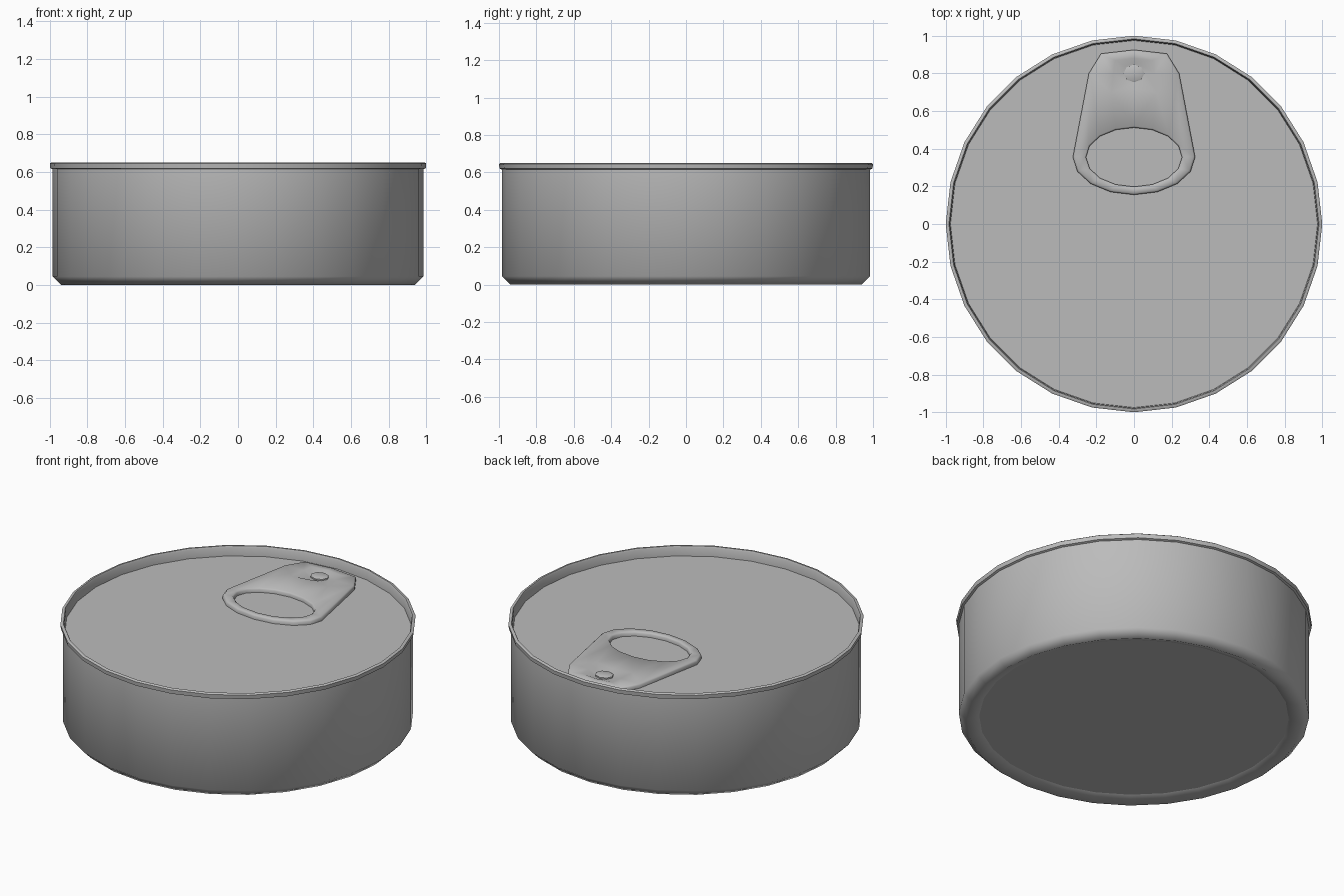
import bpy, bmesh
from math import sin, cos, pi, radians

SIDES = 28
LID_Z = 0.59

if "Cube" in bpy.data.objects:
    bpy.data.objects.remove(bpy.data.objects["Cube"], do_unlink=True)

# One plain metal colour
metal = bpy.data.materials.new("grey metal")
metal.use_nodes = True
GREY = (0.5, 0.5, 0.5, 1)
metal.diffuse_color = GREY
shader = next(n for n in metal.node_tree.nodes if n.type == 'BSDF_PRINCIPLED')
shader.inputs["Base Color"].default_value = GREY


def finish(name, bm, angle):
    """Turn a bmesh into a shaded, coloured object."""
    mesh = bpy.data.meshes.new(name)
    bm.to_mesh(mesh)
    bm.free()
    mesh.materials.append(metal)
    obj = bpy.data.objects.new(name, mesh)
    bpy.context.collection.objects.link(obj)
    bpy.ops.object.select_all(action='DESELECT')
    obj.select_set(True)
    bpy.context.view_layer.objects.active = obj
    bpy.ops.object.shade_smooth_by_angle(angle=radians(angle))
    return obj


def ring(bm, rx, ry, z, sides=SIDES, cy=0.0):
    return [bm.verts.new((rx * cos(2 * pi * i / sides), cy + ry * sin(2 * pi * i / sides), z))
            for i in range(sides)]


def skin(bm, low, high):
    """Join two loops of equal length with quads."""
    n = len(low)
    for i in range(n):
        j = (i + 1) % n
        bm.faces.new((low[i], low[j], high[j], high[i]))


def revolve(name, profile, angle):
    """Sweep (radius, height) points round the can's axis."""
    bm = bmesh.new()
    rings = [ring(bm, r, r, z) for r, z in profile]
    for a, b in zip(rings, rings[1:]):
        skin(bm, a, b)
    return finish(name, bm, angle)


def disc(name, radius, z, up):
    bm = bmesh.new()
    loop = ring(bm, radius, radius, z)
    bm.faces.new(loop if up else loop[::-1])
    return finish(name, bm, 30)


# Can: wall with rolled foot, rim with inner wall, lid and recessed base
revolve("can_wall", [(0.87, 0.03), (0.94, 0), (0.985, 0.045), (0.985, 0.62)], 75)
revolve("can_rim", [(0.985, 0.615), (0.997, 0.62), (1, 0.645), (0.993, 0.65),
                    (0.983, 0.65), (0.978, 0.64), (0.975, LID_Z)], 50)
disc("lid", 0.975, LID_Z, True)
disc("base_panel", 0.87, 0.03, False)

# Pull tab: rounded front half, tapering back, oval finger hole, rivet dent
TOP, LOW, EDGE = 0.619, 0.592, 0.008
HOLE_Y, RIVET_Y = 0.355, 0.8
back = [(0.24, 0.8), (0.175, 0.905), (0, 0.925), (-0.175, 0.905), (-0.24, 0.8)]
front = [(0.325 * cos(a), HOLE_Y + 0.2 * sin(a))
         for a in (pi + pi * i / 8 for i in range(9))]
outline = back + front


def tab_loop(bm, inset, z):
    """Tab outline, shrunk towards its middle by the inset."""
    cy = 0.54
    return [bm.verts.new((x * (1 - inset / 0.29), cy + (y - cy) * (1 - inset / 0.385), z))
            for x, y in outline]


def loop_edges(bm, loop):
    return [bm.edges.get((a, b)) for a, b in zip(loop, loop[1:] + loop[:1])]


bm = bmesh.new()
outer = [tab_loop(bm, i, z) for i, z in ((0, LOW), (0, TOP - EDGE), (EDGE, TOP))]
hole = [ring(bm, 0.255 + i, 0.157 + i, z, 16, HOLE_Y)
        for i, z in ((EDGE, TOP), (0, TOP - EDGE), (0, LOW))]
for loops in (outer, hole):
    for a, b in zip(loops, loops[1:]):
        skin(bm, a, b)

# Dent: squarish loop stepping down to a round seat
dent_shape = [(0.11, 0), (0.1, 0.07), (0, 0.08), (-0.1, 0.07),
              (-0.11, 0), (-0.12, -0.1), (0, -0.08), (0.12, -0.1)]
dent = [bm.verts.new((x, RIVET_Y + y, TOP)) for x, y in dent_shape]
seat = ring(bm, 0.065, 0.055, TOP - 0.012, 8, RIVET_Y)
skin(bm, dent, seat)
bm.faces.new(seat)

# Flat top between the outline, hole and dent
edges = loop_edges(bm, outer[-1]) + loop_edges(bm, hole[0]) + loop_edges(bm, dent)
bmesh.ops.triangle_fill(bm, edges=edges, use_beauty=True, normal=(0, 0, 1))
bmesh.ops.recalc_face_normals(bm, faces=bm.faces)
finish("pull_tab", bm, 50)

# Rivet
bm = bmesh.new()
rivet = [ring(bm, r, r * 0.85, z, 8, RIVET_Y)
         for r, z in ((0.055, LID_Z), (0.055, TOP - 0.004), (0.045, TOP))]
for a, b in zip(rivet, rivet[1:]):
    skin(bm, a, b)
bm.faces.new(rivet[-1])
finish("rivet", bm, 50)
